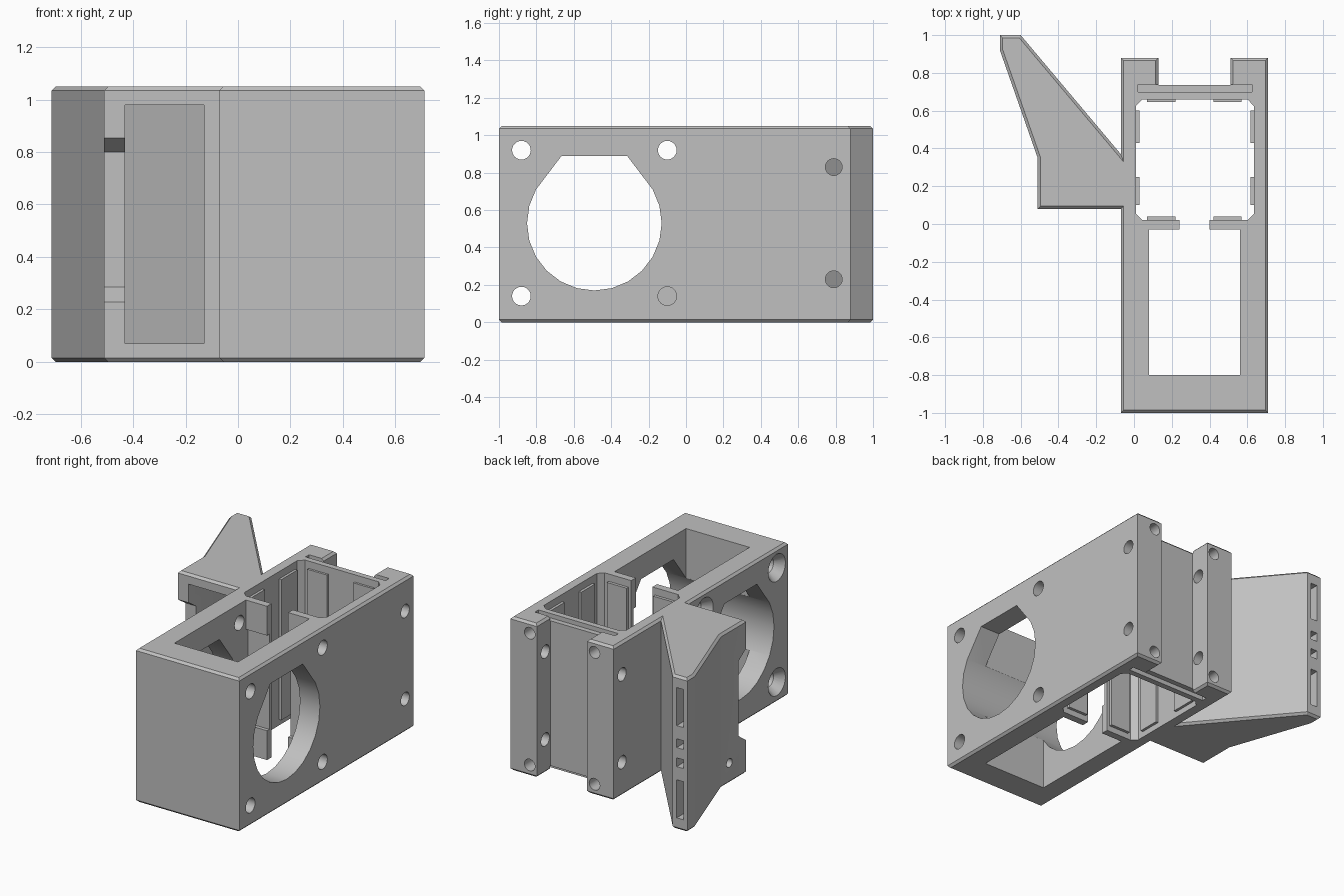
import bpy, bmesh, math
from mathutils import Matrix

if "Cube" in bpy.data.objects:
    bpy.data.objects.remove(bpy.data.objects["Cube"], do_unlink=True)

HEIGHT = 1.05
MID = HEIGHT / 2
CENTRE_X = 0.32

grey = bpy.data.materials.new("plain_grey")
grey.use_nodes = True
grey.diffuse_color = (0.53, 0.53, 0.53, 1)
grey.node_tree.nodes["Principled BSDF"].inputs["Base Color"].default_value = (0.53, 0.53, 0.53, 1)


def make(name, bm):
    bmesh.ops.recalc_face_normals(bm, faces=bm.faces)
    mesh = bpy.data.meshes.new(name)
    bm.to_mesh(mesh)
    bm.free()
    mesh.materials.append(grey)
    ob = bpy.data.objects.new(name, mesh)
    bpy.context.collection.objects.link(ob)
    return ob


def prism(name, profile, axis, lo, hi, chamfer=0):
    """Extrude a 2D profile along an axis, with chamfered rims if asked."""
    place = {"x": lambda a, b, t: (t, a, b),
             "y": lambda a, b, t: (a, t, b),
             "z": lambda a, b, t: (a, b, t)}[axis]
    bm = bmesh.new()
    ends = [[bm.verts.new(place(a, b, t)) for a, b in profile] for t in (lo, hi)]
    caps = [bm.faces.new(ring) for ring in ends]
    n = len(profile)
    for i in range(n):
        j = (i + 1) % n
        bm.faces.new((ends[0][i], ends[0][j], ends[1][j], ends[1][i]))
    bmesh.ops.recalc_face_normals(bm, faces=bm.faces)
    if chamfer:
        rims = [e for f in caps for e in f.edges]
        bmesh.ops.bevel(bm, geom=rims, offset=chamfer, segments=1, affect="EDGES")
    return make(name, bm)


def box(name, x0, x1, y0, y1, z0, z1):
    return prism(name, [(x0, y0), (x1, y0), (x1, y1), (x0, y1)], "z", z0, z1)


def cone(name, axis, a, b, lo, hi, r0, r1):
    """Round cutter along x or y, radius r0 at lo and r1 at hi."""
    bm = bmesh.new()
    bmesh.ops.create_cone(bm, cap_ends=True, segments=24, radius1=r0, radius2=r1, depth=hi - lo)
    mid = (lo + hi) / 2
    if axis == "x":
        m = Matrix.Translation((mid, a, b)) @ Matrix.Rotation(math.pi / 2, 4, "Y")
    else:
        m = Matrix.Translation((a, mid, b)) @ Matrix.Rotation(-math.pi / 2, 4, "X")
    bmesh.ops.transform(bm, matrix=m, verts=bm.verts)
    return make(name, bm)


# Body and side fin in one outline
outline = [(-0.07, -1), (0.71, -1), (0.71, 0.88), (0.51, 0.88), (0.51, 0.735),
           (0.13, 0.735), (0.13, 0.88), (-0.07, 0.88), (-0.07, 0.37), (-0.6, 1),
           (-0.71, 1), (-0.71, 0.92), (-0.51, 0.35), (-0.51, 0.08), (-0.07, 0.08)]
body = prism("bracket_body", outline, "z", 0, HEIGHT, 0.015)


def cut(cutter):
    bpy.context.view_layer.objects.active = body
    mod = body.modifiers.new("cut", "BOOLEAN")
    mod.operation = "DIFFERENCE"
    mod.solver = "EXACT"
    mod.object = cutter
    bpy.ops.object.modifier_apply(modifier=mod.name)
    mesh = cutter.data
    bpy.data.objects.remove(cutter, do_unlink=True)
    bpy.data.meshes.remove(mesh)


# Front well, rear chamfered well and the gap between them
cut(box("front_well", 0.08, 0.56, -0.8, -0.03, -0.1, 1.2))
c = 0.035
x0, x1, y0, y1 = 0.01, 0.635, 0.02, 0.66
cut(prism("rear_well", [(x0 + c, y0), (x1 - c, y0), (x1, y0 + c), (x1, y1 - c),
                        (x1 - c, y1), (x0 + c, y1), (x0, y1 - c), (x0, y0 + c)], "z", -0.1, 1.2))
cut(box("gap", 0.24, 0.40, -0.1, 0.1, -0.1, 1.2))
# Partition lips remain only near top and bottom
cut(box("lip_relief", 0.08, 0.56, -0.04, -0.005, 0.2, 0.85))
# Back plate sits a little below the rim
for z in (-0.1, HEIGHT - 0.03):
    cut(box("plate_recess", 0.02, 0.625, 0.7, 0.738, z, z + 0.13))

# Large round side opening with a flattened top
cy, cz, r = -0.49, 0.53, 0.36
opening = [(cy - 0.175, cz + r), (cy + 0.175, cz + r)]
for k in range(17):
    t = math.radians(30 - 15 * k)
    opening.append((cy + r * math.cos(t), cz + r * math.sin(t)))
cut(prism("side_opening", opening, "x", -0.2, 0.8))

# Corner screw holes, countersunk on the fin side
for y in (-0.88, -0.1):
    for s in (-1, 1):
        z = 0.53 + s * 0.39
        cut(cone("screw_hole", "x", y, z, -0.2, 0.8, 0.05, 0.05))
        cut(cone("countersink", "x", y, z, -0.08, -0.01, 0.1, 0.05))

# Rear post holes
for s in (-1, 1):
    cut(cone("post_hole", "x", 0.79, 0.53 + s * 0.3, -0.2, 0.8, 0.045, 0.045))
    for side in (-1, 1):
        cut(cone("back_hole", "y", CENTRE_X + side * 0.245, MID + s * 0.45, 0.77, 0.95, 0.04, 0.04))

# Hollow of the fin, open to the front
cut(prism("fin_hollow", [(-0.43, 0), (-0.13, 0), (-0.13, 0.335), (-0.595, 0.89),
                         (-0.625, 0.89), (-0.43, 0.35)], "z", 0.07, 0.98))
cut(prism("fin_notch", [(0.07, 0.22), (0.16, 0.285), (0.16, 0.8), (0.07, 0.86)],
          "x", -0.6, -0.425))
cut(cone("fin_hole", "x", 0.26, 0.14, -0.6, -0.4, 0.03, 0.03))
# Slots in the fin tip
for s in (-1, 1):
    for near, far in ((0.035, 0.095), (0.185, 0.445)):
        a, b = sorted((MID + s * near, MID + s * far))
        cut(box("tip_slot", -0.68, -0.63, 0.86, 1.1, a, b))

bpy.ops.object.select_all(action="DESELECT")
body.select_set(True)
bpy.context.view_layer.objects.active = body
bpy.ops.object.shade_smooth_by_angle(angle=math.radians(20))

# Grip ribs inside the rear well
for y0r, y1r in ((0.10, 0.25), (0.43, 0.60)):
    box("right_rib", 0, 0.028, y0r, y1r, 0.04, 1.0)
    box("left_rib", 0.617, 0.645, y0r, y1r, 0.04, 1.0)
for x0r, x1r in ((0.07, 0.22), (0.42, 0.57)):
    box("back_rib", x0r, x1r, 0.645, 0.67, 0.04, 1.0)
    box("partition_rib", x0r, x1r, 0.01, 0.04, 0.04, 1.0)
